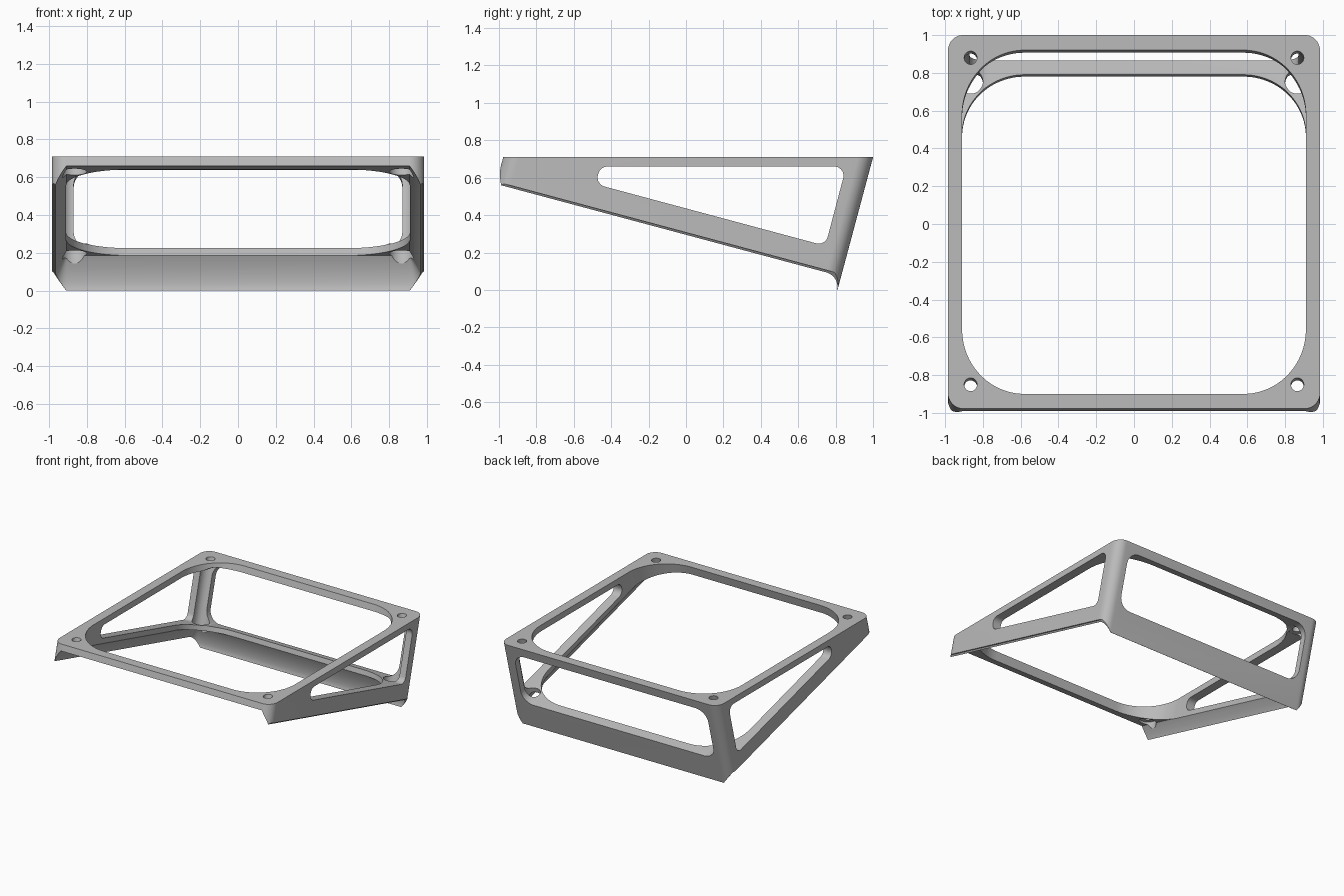
import bpy, bmesh, math
from mathutils import Vector

cube = bpy.data.objects.get("Cube")
if cube:
    bpy.data.objects.remove(cube, do_unlink=True)

# Main sizes: the frame is a tilted box cut off level at the top
TILT = math.radians(15)
C, S = math.cos(TILT), math.sin(TILT)
TOP, PLATE_UNDER = 0.71, 0.66
HALF, LENGTH, RIM = 0.985, 1.91, 0.077
LIP_BACK, LIP_SIDE = 0.172, 0.085


def tilted(x, u, v):
    """x across, u down the slope to the back, v square to the slope."""
    return Vector((x, 0.8545 + u * C + v * S, 0.166 - u * S + v * C))


def rounded(corners, radius, steps=12):
    """Convex polygon with its corners rounded."""
    pts, n = [], len(corners)
    for i, c in enumerate(corners):
        p = Vector(c)
        a = (Vector(corners[i - 1]) - p).normalized()
        b = (Vector(corners[(i + 1) % n]) - p).normalized()
        half = a.angle(b) / 2
        mid = (a + b).normalized()
        centre = p + mid * radius / math.sin(half)
        start = p + a * radius / math.tan(half) - centre
        end = p + b * radius / math.tan(half) - centre
        sweep = start.angle(end)
        for k in range(steps + 1):
            t = k / steps
            d = (start * math.sin((1 - t) * sweep) + end * math.sin(t * sweep)) / math.sin(sweep)
            pts.append(centre + d)
    return pts


def rect(x, u0, u1):
    return [(-x, u0), (x, u0), (x, u1), (-x, u1)]


def circle(x, u, r, n=40):
    return [(x + r * math.cos(math.tau * k / n), u + r * math.sin(math.tau * k / n)) for k in range(n)]


def loft(name, rings, clip_z=None):
    """Closed solid through matching rings, optionally cut level at clip_z."""
    bm = bmesh.new()
    loops = [[bm.verts.new(p) for p in ring] for ring in rings]
    n = len(loops[0])
    for low, high in zip(loops, loops[1:]):
        for i in range(n):
            j = (i + 1) % n
            bm.faces.new((low[i], low[j], high[j], high[i]))
    bm.faces.new(loops[0][::-1])
    bm.faces.new(loops[-1])
    if clip_z is not None:
        cut = bmesh.ops.bisect_plane(bm, geom=bm.verts[:] + bm.edges[:] + bm.faces[:],
                                     plane_co=(0, 0, clip_z), plane_no=(0, 0, 1), clear_outer=True)
        edges = [e for e in cut["geom_cut"] if isinstance(e, bmesh.types.BMEdge)]
        bmesh.ops.contextual_create(bm, geom=edges)
    bmesh.ops.recalc_face_normals(bm, faces=bm.faces[:])
    mesh = bpy.data.meshes.new(name)
    bm.to_mesh(mesh)
    bm.free()
    obj = bpy.data.objects.new(name, mesh)
    bpy.context.scene.collection.objects.link(obj)
    return obj


def column(name, outline, v0, v1, clip_z=None):
    return loft(name, [[tilted(x, u, v) for x, u in outline] for v in (v0, v1)], clip_z)


# Outer body
frame = column("angled_frame", rounded(rect(HALF, -LENGTH, 0), 0.08), -LIP_BACK, 1.3, TOP)
cutters = []

# Central opening
cutters.append(column("opening_cutter", rounded(rect(0.91, -1.835, -RIM), 0.33, 24), -0.5, 1.4))

# Hollow under the frame, flaring out to a thin skirt and open at the front
rings = []
for k in range(14):
    s = 0.2 * k / 13
    t = max(0.002, RIM * max(0, 1 - s / LIP_BACK) ** 1.7)
    ring = rounded(rect(HALF - t, -3, -t), max(0.01, 0.08 - t), 6)
    rings.append([tilted(x, u, -s) for x, u in ring])
cutters.append(loft("skirt_cutter", rings))

# Shorter side skirts, with slanted ends on the back lip
for side in (-1, 1):
    trim = [(1.2, -LIP_SIDE), (0.975, -LIP_SIDE), (0.905, -LIP_BACK - 0.005), (0.905, -0.4), (1.2, -0.4)]
    cutters.append(loft("skirt_trim_cutter",
                        [[tilted(side * x, u, v) for x, v in trim] for u in (-3, 0.5)]))

# Side windows
side_window = rounded([(-0.457, PLATE_UNDER), (0.857, PLATE_UNDER), (0.745, 0.236), (-0.485, 0.566)], 0.05)
for side in (-1, 1):
    cutters.append(loft("side_window_cutter",
                        [[Vector((side * x, y, z)) for y, z in side_window] for x in (0.5, 1.2)]))

# Back window
back_window = rounded(rect(0.87, 0.04, 0.49), 0.1)
cutters.append(loft("back_window_cutter",
                    [[tilted(x, u, v) for x, v in back_window] for u in (-0.42, 0.3)]))

# Screw holes with wide access bores from below
for x in (-0.865, 0.865):
    for u in (-1.787, -0.116):
        cutters.append(column("access_bore_cutter", circle(x, u, 0.065), -0.4, 1.2, PLATE_UNDER))
        cutters.append(column("screw_hole_cutter", circle(x, u, 0.034), -0.4, 1.3))

for cutter in cutters:
    cutter.hide_render = True
    mod = frame.modifiers.new(cutter.name, "BOOLEAN")
    mod.operation, mod.solver, mod.object = "DIFFERENCE", "EXACT", cutter

# Bake the cuts and drop the cutters
graph = bpy.context.evaluated_depsgraph_get()
final = bpy.data.meshes.new_from_object(frame.evaluated_get(graph))
frame.modifiers.clear()
frame.data = final
for cutter in cutters:
    bpy.data.objects.remove(cutter, do_unlink=True)

# Material
grey = bpy.data.materials.new("light_grey")
grey.use_nodes = True
colour = (0.5, 0.5, 0.5, 1)
grey.diffuse_color = colour
grey.node_tree.nodes["Principled BSDF"].inputs["Base Color"].default_value = colour
final.materials.clear()
final.materials.append(grey)

bpy.ops.object.select_all(action="DESELECT")
frame.select_set(True)
bpy.context.view_layer.objects.active = frame
bpy.ops.object.shade_smooth_by_angle(angle=math.radians(30))
